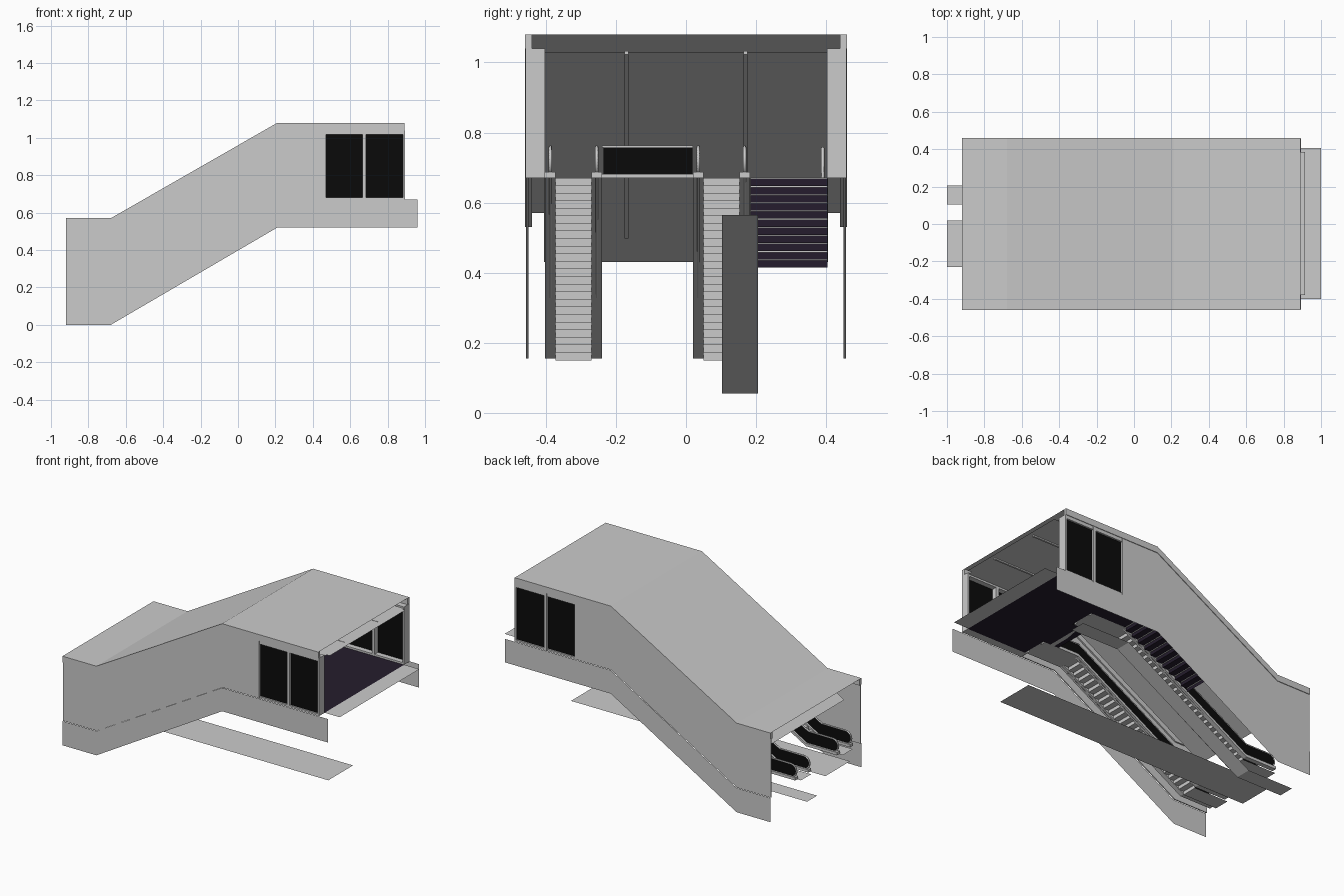
import bpy, bmesh, math
from mathutils import Vector

if "Cube" in bpy.data.objects:
    bpy.data.objects.remove(bpy.data.objects["Cube"])


def material(name, color):
    m = bpy.data.materials.new(name)
    m.diffuse_color = (*color, 1)
    m.use_nodes = True
    m.node_tree.nodes["Principled BSDF"].inputs["Base Color"].default_value = m.diffuse_color
    return m


BLACK = material("black_glass", (0.003, 0.003, 0.003))
PURPLE = material("dark_floor", (0.018, 0.012, 0.026))


def finish(name, bm, mat=None):
    bmesh.ops.recalc_face_normals(bm, faces=bm.faces)
    me = bpy.data.meshes.new(name)
    bm.to_mesh(me)
    bm.free()
    ob = bpy.data.objects.new(name, me)
    bpy.context.collection.objects.link(ob)
    if mat:
        me.materials.append(mat)
    return ob


def extrude(name, pts, y0, y1, mat=None):
    """Solid with an xz outline between two y values (flat when y0 == y1)."""
    bm = bmesh.new()
    f = bm.faces.new([bm.verts.new((x, y0, z)) for x, z in pts])
    if y0 != y1:
        r = bmesh.ops.extrude_face_region(bm, geom=[f])
        vs = [v for v in r["geom"] if isinstance(v, bmesh.types.BMVert)]
        bmesh.ops.translate(bm, verts=vs, vec=(0, y1 - y0, 0))
    return finish(name, bm, mat)


def sheet(name, pts, y0, y1, mat=None):
    """Thin sheet following an xz path, spanning y0..y1."""
    bm = bmesh.new()
    rows = [(bm.verts.new((x, y0, z)), bm.verts.new((x, y1, z))) for x, z in pts]
    for (a, b), (c, d) in zip(rows, rows[1:]):
        bm.faces.new((a, c, d, b))
    return finish(name, bm, mat)


def box(name, x0, x1, y0, y1, z0, z1, mat=None):
    return extrude(name, [(x0, z0), (x1, z0), (x1, z1), (x0, z1)], y0, y1, mat)


def band(path, h):
    return path + [(x, z + h) for x, z in reversed(path)]


def tube(name, pts, y, radius, cyclic=False):
    cu = bpy.data.curves.new(name, "CURVE")
    cu.dimensions = "3D"
    cu.bevel_depth = radius
    cu.bevel_resolution = 1
    cu.use_fill_caps = True
    sp = cu.splines.new("POLY")
    sp.points.add(len(pts) - 1)
    for p, (x, z) in zip(sp.points, pts):
        p.co = (x, y, z, 1)
    sp.use_cyclic_u = cyclic
    ob = bpy.data.objects.new(name, cu)
    bpy.context.collection.objects.link(ob)


def capsule(path, r, n=8):
    """Outline around a bent path with round ends."""
    sh = r * math.tan(math.radians(15))
    (ax, az), (bx, bz), (cx, cz), (dx, dz) = path
    pts = [(bx + sh, bz - r), (cx + sh, cz - r)]
    pts += [(dx + r * math.cos(t), dz + r * math.sin(t))
            for t in [-math.pi / 2 + math.pi * i / n for i in range(n + 1)]]
    pts += [(cx - sh, cz + r), (bx - sh, bz + r)]
    pts += [(ax + r * math.cos(t), az + r * math.sin(t))
            for t in [math.pi / 2 + math.pi * i / n for i in range(n + 1)]]
    return pts


def stair_path(x0, z0, x1, z1, n):
    pts = [(x0, z0)]
    for i in range(n):
        z = z0 + (z1 - z0) * (i + 1) / n
        pts += [(x0 + (x1 - x0) * i / n, z), (x0 + (x1 - x0) * (i + 1) / n, z)]
    return pts


# Roof sheet and hung ceiling
roof = [(-0.92, 0.57), (-0.68, 0.57), (0.21, 1.08), (0.89, 1.08)]
sheet("roof", roof, -0.46, 0.46)
sheet("ceiling", [(-0.837, 0.43), (0.21, 1.03), (0.89, 1.03)], -0.405, 0.405)
for y in (-0.17, 0.17):
    extrude("ceiling_seam", band([(-0.706, 0.497), (0.21, 1.022), (0.89, 1.022)], 0.01),
            y - 0.006, y + 0.006)

# Both long sides
wall = [(-0.92, 0.155), (-0.68, 0.155), (0.21, 0.67), (0.455, 0.67),
        (0.455, 1.04), (0.21, 1.04), (-0.68, 0.53), (-0.92, 0.53)]
skirt = [(-0.92, 0), (-0.68, 0), (0.21, 0.52), (0.96, 0.52),
         (0.96, 0.67), (0.21, 0.67), (-0.68, 0.155), (-0.92, 0.155)]
for s in (-1, 1):
    extrude("side_wall", wall, s * 0.449, s * 0.456)
    extrude("side_skirt", skirt, s * 0.46, s * 0.46)
    extrude("roof_fascia", band([(x, z - 0.04) for x, z in roof], 0.04), s * 0.44, s * 0.46)
    for x0, x1 in ((0.455, 0.47), (0.666, 0.685), (0.883, 0.893)):
        box("window_post", x0, x1, s * 0.402, s * 0.458, 0.67, 1.04)
    for z0, z1 in ((0.67, 0.682), (1.018, 1.04)):
        box("window_rail", 0.47, 0.883, s * 0.402, s * 0.456, z0, z1)
    for x0, x1 in ((0.47, 0.666), (0.685, 0.883)):
        box("window_glass", x0, x1, s * 0.435, s * 0.445, 0.682, 1.018, BLACK)

# Upper floor, threshold and door header
sheet("upper_floor", [(0.47, 0.67), (0.893, 0.67)], -0.405, 0.405, PURPLE)
sheet("stair_head_floor", [(0.26, 0.67), (0.47, 0.67)], 0.18, 0.405, PURPLE)
sheet("middle_floor", [(0.36, 0.67), (0.47, 0.67)], -0.24, 0.02, PURPLE)
sheet("threshold", [(0.893, 0.67), (1.0, 0.67)], -0.40, 0.405)
sheet("door_header", [(0.88, 1.033), (0.915, 1.033)], -0.38, 0.385)

# Escalators
run = [(-0.90, 0.155), (-0.68, 0.155), (0.21, 0.67), (0.46, 0.67)]
core = [(-0.86, 0.207), (-0.68, 0.207), (0.21, 0.719), (0.43, 0.719)]
for y in (-0.402, 0.02):
    steps = [(-0.92, 0.15)] + stair_path(-0.68, 0.15, 0.21, 0.67, 24) + [(0.47, 0.67)]
    sheet("escalator_steps", steps, y + 0.03, y + 0.132)
    for b in (y, y + 0.132):
        extrude("balustrade_base", band(run, 0.018), b, b + 0.03)
        extrude("balustrade_panel", capsule(core, 0.038), b + 0.012, b + 0.018, BLACK)
        tube("handrail", capsule(core, 0.04), b + 0.015, 0.005, True)

# Barrier between the escalators
box("barrier_panel", 0.40, 0.408, -0.235, 0.018, 0.682, 0.757, BLACK)
box("barrier_base", 0.39, 0.418, -0.24, 0.02, 0.67, 0.682)
box("barrier_cap", 0.398, 0.41, -0.24, 0.02, 0.757, 0.763)

# Fixed stairs with thin light nosings and a wall rail
N, X0, Z0, X1, Z1 = 11, -0.24, 0.415, 0.26, 0.67
sheet("stairs", stair_path(X0, Z0, X1, Z1, N), 0.184, 0.404, PURPLE)
for i in range(N):
    x, z = X0 + (X1 - X0) * i / N, Z0 + (Z1 - Z0) * (i + 1) / N
    box("stair_nosing", x - 0.001, x + 0.005, 0.184, 0.404, z - 0.003, z + 0.001)
tube("stair_rail", [(-0.24, 0.50), (0.26, 0.755), (0.40, 0.755), (0.40, 0.67)], 0.39, 0.005)

# Lower landing plate and escalator underside
sheet("lower_landing", [(-1.0, 0.148), (0.80, 0.148)], -0.23, 0.02)
sheet("escalator_underside", [(-1.0, 0.055), (-0.68, 0.055), (0.21, 0.565), (0.55, 0.565)],
      0.103, 0.205)
